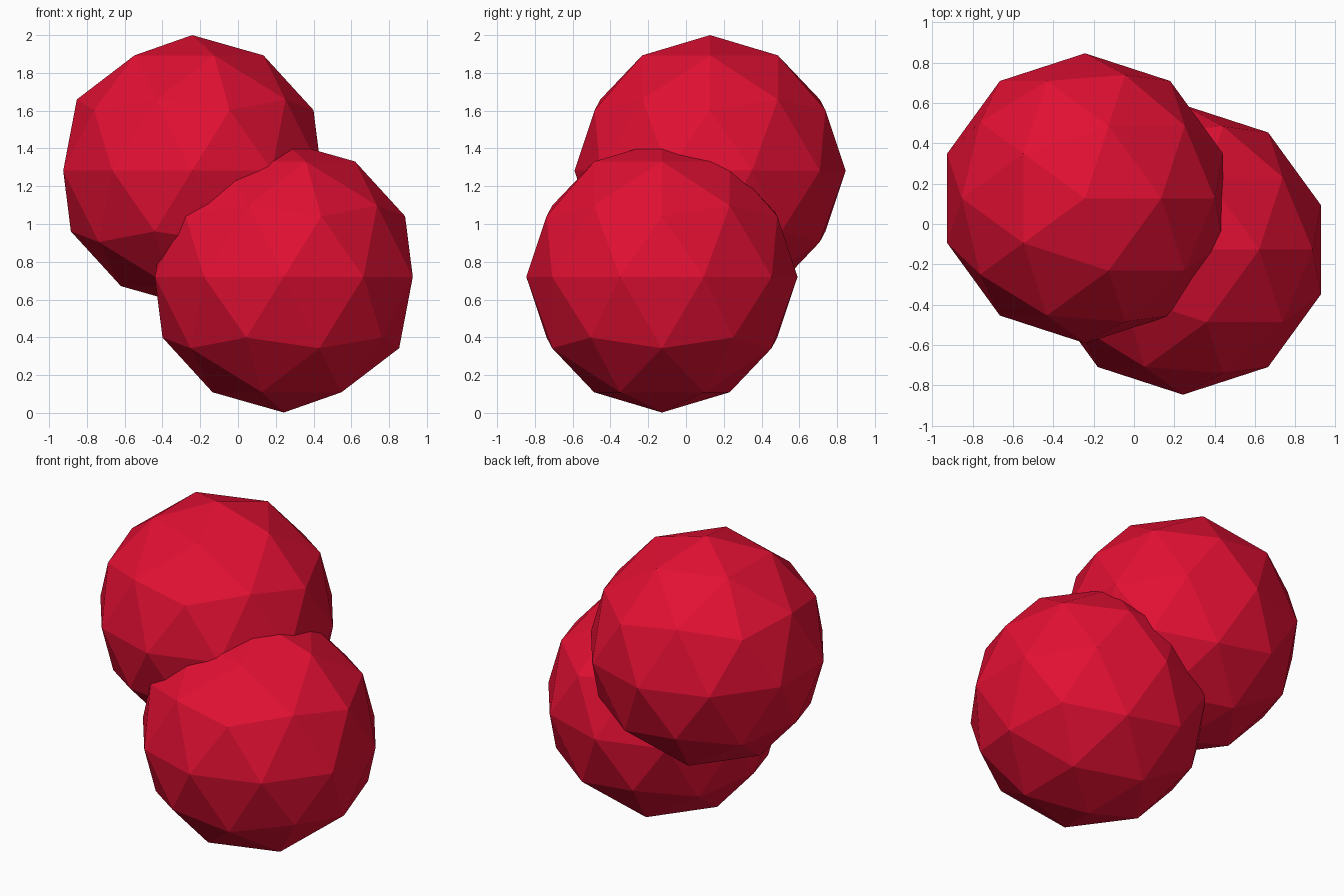
import bpy

if "Cube" in bpy.data.objects:
    bpy.data.objects.remove(bpy.data.objects["Cube"])

RADIUS = 0.718

# single crimson colour
red = bpy.data.materials.new("crimson red")
red.diffuse_color = (0.76, 0.005, 0.033, 1.0)
red.use_nodes = True
red.node_tree.nodes["Principled BSDF"].inputs["Base Color"].default_value = red.diffuse_color


def faceted_ball(name, location):
    """Low-poly, flat-shaded icosphere."""
    bpy.ops.mesh.primitive_ico_sphere_add(subdivisions=2, radius=RADIUS, location=location)
    ball = bpy.context.object
    ball.name = name
    ball.data.materials.append(red)
    bpy.ops.object.shade_flat()
    return ball


# two overlapping balls, mirrored through the model's centre
faceted_ball("lower_ball", (0.2425, -0.1275, 0.72))
faceted_ball("upper_ball", (-0.2425, 0.1275, 1.282))
